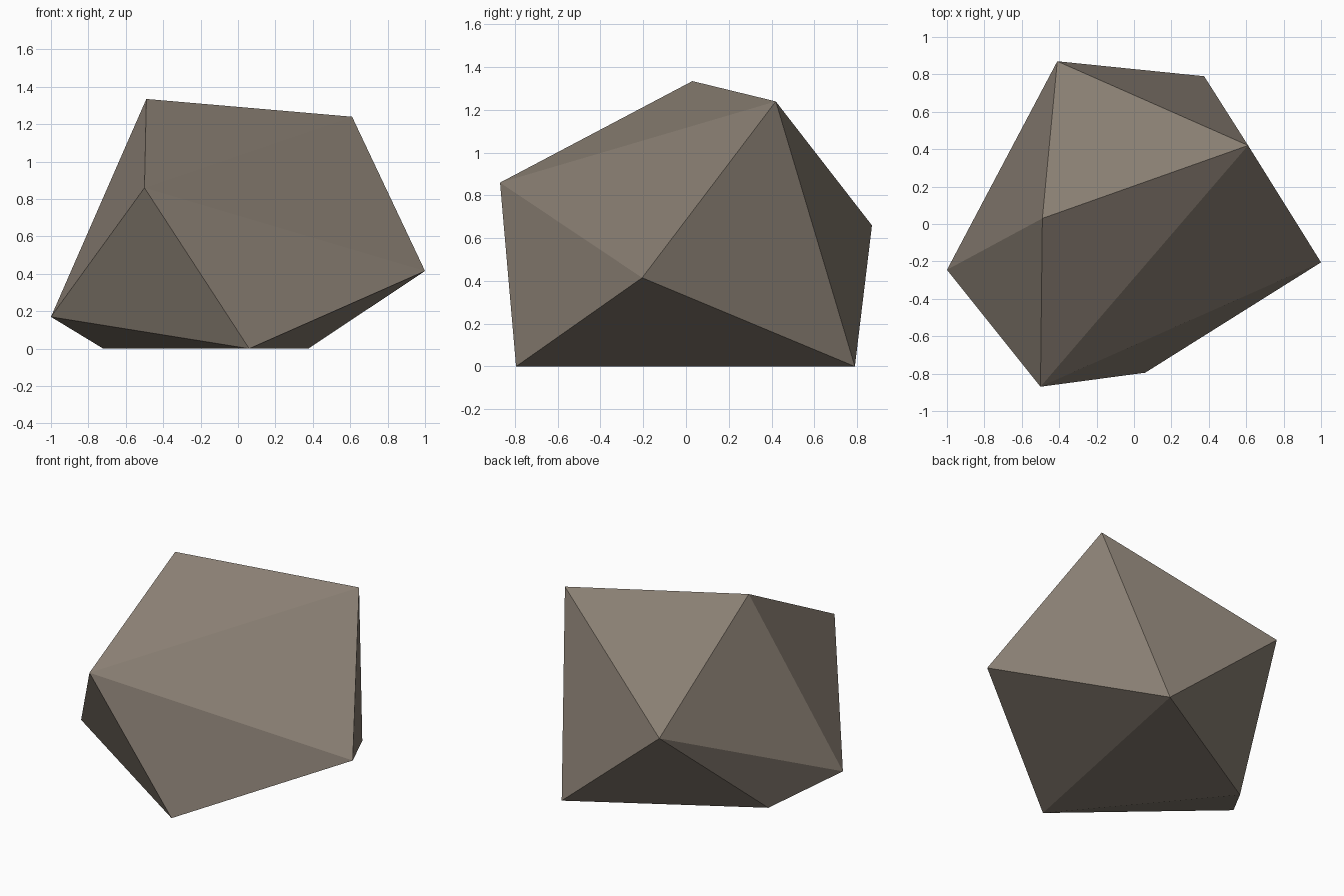
import bpy

if "Cube" in bpy.data.objects:
    bpy.data.objects.remove(bpy.data.objects["Cube"])

# Corner points of the faceted boulder
corners = {
    "peak": (-0.49, 0.03, 1.335),
    "shoulder": (0.61, 0.42, 1.24),
    "brow": (-0.50, -0.87, 0.86),
    "back": (-0.41, 0.87, 0.66),
    "right": (1.00, -0.205, 0.415),
    "left": (-1.00, -0.245, 0.17),
    "foot_front": (0.06, -0.795, 0.0),
    "foot_back": (0.375, 0.79, 0.0),
    "foot_left": (-0.72, 0.15, 0.0),
}

# Flat facets, wound so that they face outwards
facets = [
    ("back", "peak", "shoulder"),
    ("back", "shoulder", "foot_back"),
    ("peak", "brow", "shoulder"),
    ("brow", "right", "shoulder"),
    ("left", "brow", "peak"),
    ("back", "left", "peak"),
    ("left", "foot_front", "brow"),
    ("foot_front", "right", "brow"),
    ("right", "foot_back", "shoulder"),
    ("right", "foot_front", "foot_back"),
    ("foot_back", "foot_front", "foot_left"),
    ("foot_left", "foot_front", "left"),
    ("back", "foot_left", "left"),
    ("back", "foot_back", "foot_left"),
]

# Single stone colour
stone = bpy.data.materials.new("warm_grey_stone")
stone.diffuse_color = (0.25, 0.21, 0.17, 1.0)
stone.use_nodes = True
stone.node_tree.nodes["Principled BSDF"].inputs["Base Color"].default_value = stone.diffuse_color

# Boulder
names = list(corners)
mesh = bpy.data.meshes.new("boulder")
mesh.from_pydata(list(corners.values()), [],
                 [[names.index(n) for n in f] for f in facets])
mesh.materials.append(stone)
mesh.update()
boulder = bpy.data.objects.new("boulder", mesh)
bpy.context.collection.objects.link(boulder)
